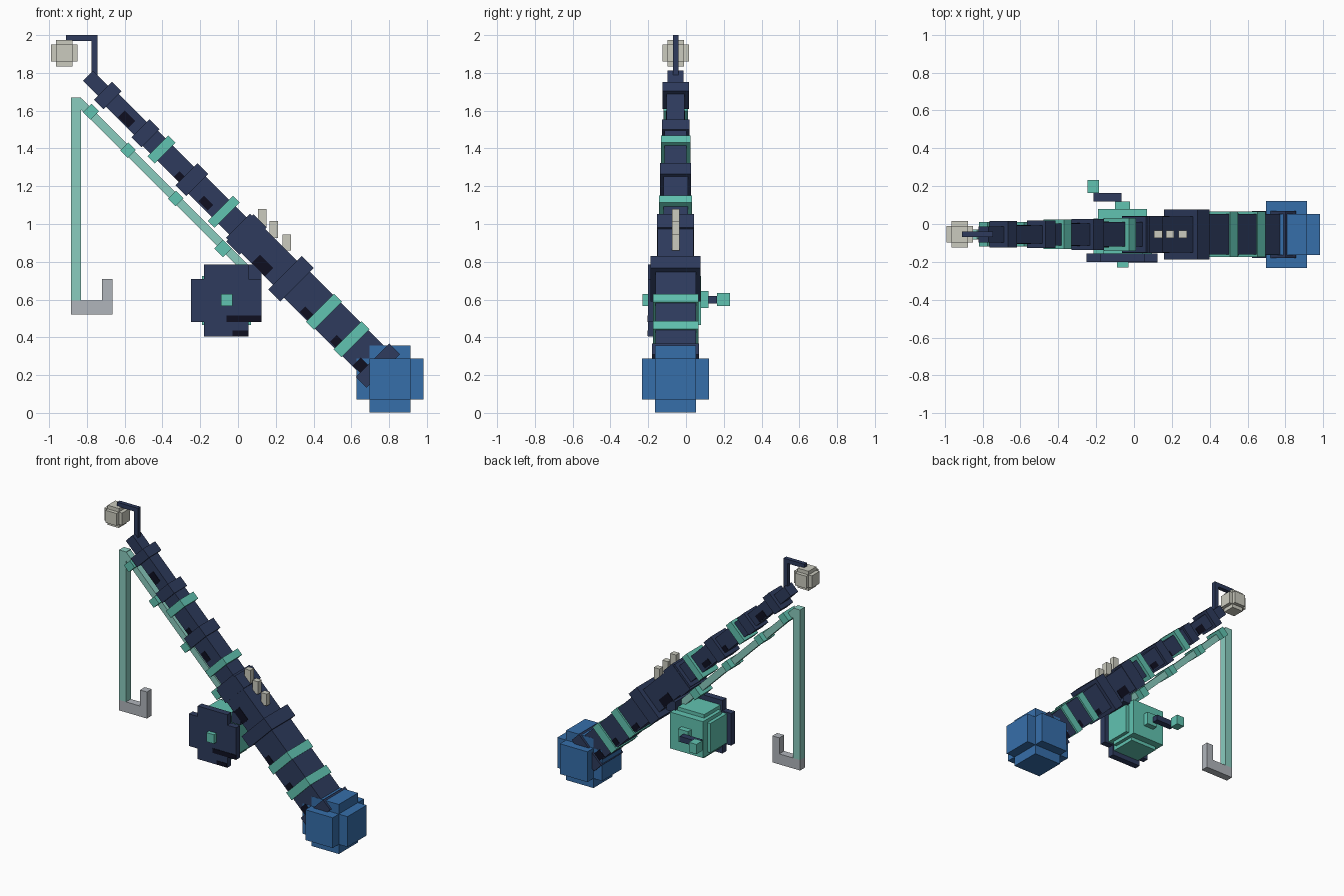
import bpy
import math
from mathutils import Matrix, Vector

if "Cube" in bpy.data.objects:
    bpy.data.objects.remove(bpy.data.objects["Cube"])

Y0 = -0.055      # centre plane of the rod
AXIS = 0.99      # rod axis runs along x + z = AXIS


def material(name, rgb):
    m = bpy.data.materials.new(name)
    m.diffuse_color = [((c / 255 + 0.055) / 1.055) ** 2.4 for c in rgb] + [1]
    m.use_nodes = True
    m.node_tree.nodes["Principled BSDF"].inputs["Base Color"].default_value = m.diffuse_color
    return m


navy = material("navy", (46, 59, 93))
teal = material("teal", (97, 195, 177))
pale = material("pale_teal", (138, 204, 191))
blue = material("blue", (54, 110, 170))
ivory = material("ivory", (203, 203, 191))
grey = material("grey", (176, 181, 187))
black = material("near_black", (14, 15, 32))

CORNERS = [(x, y, z) for x in (-.5, .5) for y in (-.5, .5) for z in (-.5, .5)]
QUADS = [(0, 1, 3, 2), (4, 6, 7, 5), (0, 4, 5, 1),
         (2, 3, 7, 6), (0, 2, 6, 4), (1, 5, 7, 3)]


def make(name, mat, boxes):
    """One object from boxes given as (centre, size, tilt about y)."""
    verts, faces = [], []
    for centre, size, tilt in boxes:
        n = len(verts)
        rot = Matrix.Rotation(tilt, 3, 'Y')
        for c in CORNERS:
            local = Vector([a * b for a, b in zip(c, size)])
            verts.append(Vector(centre) + rot @ local)
        faces += [[n + i for i in q] for q in QUADS]
    mesh = bpy.data.meshes.new(name)
    mesh.from_pydata(verts, [], faces)
    mesh.materials.append(mat)
    ob = bpy.data.objects.new(name, mesh)
    bpy.context.collection.objects.link(ob)
    return ob


def span(x0, x1, y0, y1, z0, z1):
    """Upright box from its limits."""
    return (((x0 + x1) / 2, (y0 + y1) / 2, (z0 + z1) / 2),
            (x1 - x0, y1 - y0, z1 - z0), 0)


def slanted(x, length, across, depth, line=AXIS, y=Y0):
    """Box lying along a 45 degree line x + z = line."""
    return ((x, y, line - x), (length, depth, across), math.radians(45))


def slanted_run(x0, x1, across, depth, line=AXIS):
    return slanted((x0 + x1) / 2, (x1 - x0) * math.sqrt(2), across, depth, line)


def ball(centre, long, short):
    """Blocky ball: three crossing bars."""
    return [(centre, [long if i == a else short for i in range(3)], 0)
            for a in range(3)]


# Tapering rod
make("rod_shaft", navy, [
    slanted_run(.28, .76, .195, .215),
    slanted_run(.0, .28, .18, .19),
    slanted_run(-.245, .0, .13, .13),
    slanted_run(-.49, -.245, .115, .115),
    slanted_run(-.69, -.49, .095, .095),
    slanted_run(-.795, -.69, .075, .085),
])
make("rod_collars", navy, [
    slanted(.74, .08, .25, .25),
    slanted(.28, .09, .25, .265),
    slanted(.045, .10, .205, .195),
    slanted(-.245, .08, .165, .165),
    slanted(-.49, .075, .135, .145),
    slanted(-.69, .07, .135, .14),
])
make("rod_rings", teal, [
    slanted(.60, .06, .21, .24),
    slanted(.455, .06, .21, .24),
    slanted(-.075, .05, .19, .175),
    slanted(-.405, .055, .155, .155),
])

# Dark wear marks on both flanks of the rod
marks = []
for x, length, across, depth, line in [
        (.66, .09, .06, .215, .90), (.53, .07, .05, .215, .90),
        (.37, .08, .04, .215, .89), (.13, .10, .06, .19, .91),
        (-.17, .07, .04, .13, .94), (-.30, .07, .04, .115, .94),
        (-.59, .08, .05, .095, .965)]:
    for side in (-1, 1):
        marks.append(slanted(x, length, across, .006, line,
                             Y0 + side * depth / 2))
make("wear_marks", black, marks)

# Grip studs
make("grip_studs", ivory, [
    span(.105, .15, -.075, -.035, .98, 1.08),
    span(.168, .212, -.075, -.035, .925, 1.015),
    span(.235, .28, -.075, -.035, .86, .945),
])

# Butt weight and tip float
make("butt_weight", blue, ball((.805, Y0, .18), .355, .217))
make("tip_arm", navy, [
    span(-.775, -.745, -.07, -.04, 1.74, 2.0),
    span(-.91, -.775, -.07, -.04, 1.97, 2.0),
])
make("tip_float", ivory, ball((-.92, Y0, 1.905), .14, .088))

# Fishing line, its guides and the hook
make("line", pale, [
    slanted_run(-.845, .06, .045, .05, .805),
    span(-.885, -.83, Y0 - .027, Y0 + .027, .595, 1.67),
])
make("line_guides", teal, [
    slanted(-.08, .065, .065, .14, .79),
    slanted(-.33, .055, .06, .14, .805),
    slanted(-.583, .055, .06, .13, .807),
    slanted(-.778, .055, .065, .13, .816),
])
make("hook", grey, [
    span(-.885, -.665, Y0 - .027, Y0 + .027, .52, .595),
    span(-.72, -.665, Y0 - .027, Y0 + .027, .595, .71),
])

# Reel: body, front plate, hub, crank and knobs
make("reel_body", teal, [
    span(-.215, .095, -.155, .03, .49, .70),
    span(-.165, .045, -.155, .03, .44, .75),
    span(-.19, .07, -.13, .08, .465, .725),
])
make("reel_plate", navy, [
    span(-.25, .125, -.20, -.155, .48, .71),
    span(-.18, .055, -.20, -.155, .405, .785),
])
make("plate_marks", black, [
    span(-.06, .125, -.203, -.197, .482, .515),
    span(-.03, .052, -.203, -.197, .407, .435),
])
make("reel_foot", navy, [span(.055, .125, -.15, .04, .71, .785)])
make("reel_hub", teal, [
    span(-.09, -.03, -.23, -.20, .565, .63),
    span(-.10, -.02, .08, .12, .555, .645),
])
make("crank", navy, [span(-.215, -.065, .12, .165, .58, .62)])
make("crank_knob", teal, [span(-.245, -.185, .165, .232, .565, .635)])
